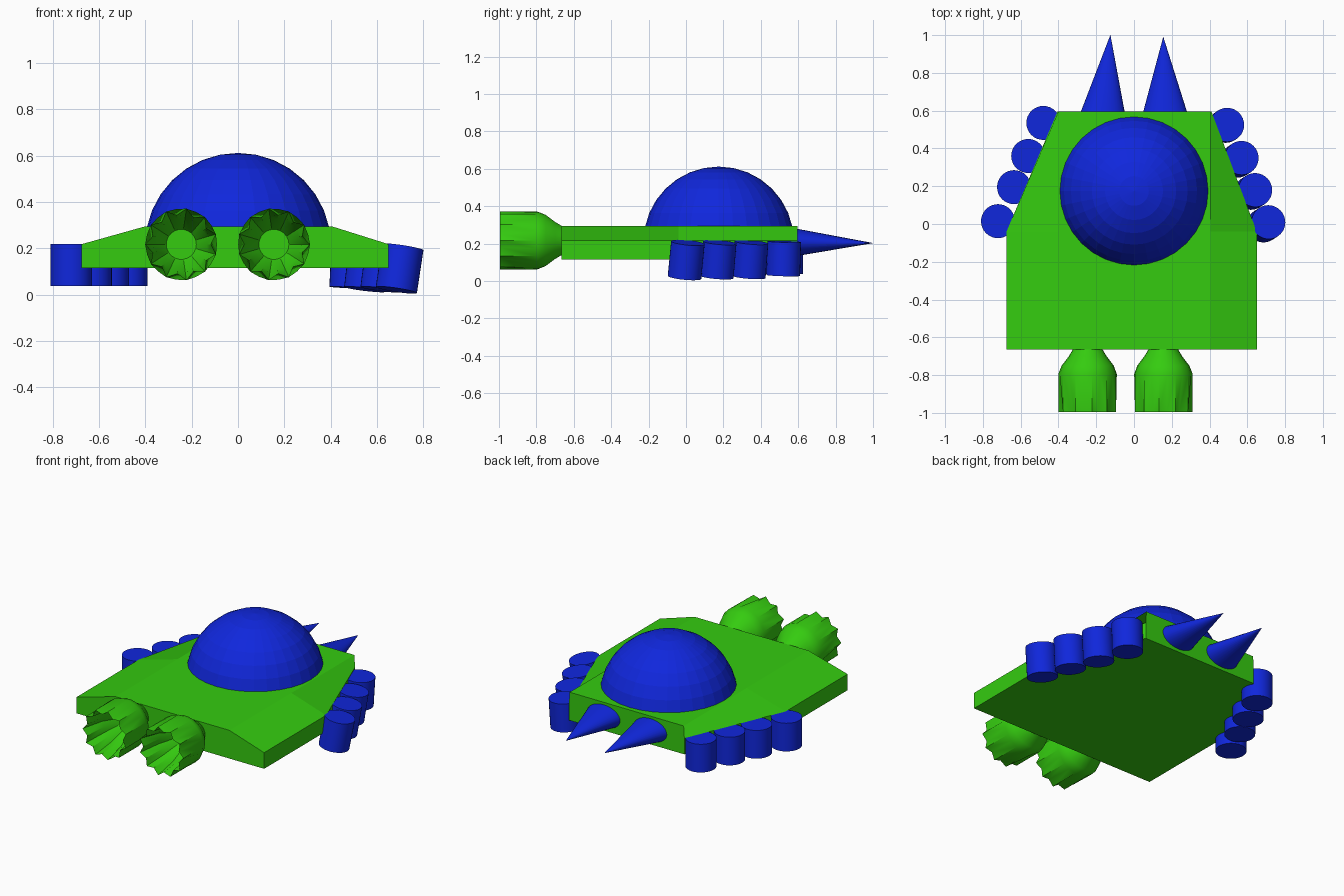
import bpy, bmesh, math
from mathutils import Vector

if "Cube" in bpy.data.objects:
    bpy.data.objects.remove(bpy.data.objects["Cube"])


def material(name, rgb):
    m = bpy.data.materials.new(name)
    m.diffuse_color = (*rgb, 1)
    m.use_nodes = True
    m.node_tree.nodes["Principled BSDF"].inputs["Base Color"].default_value = m.diffuse_color
    return m


GREEN = material("bright green", (0.035, 0.60, 0.005))
BLUE = material("deep blue", (0.005, 0.02, 0.72))


def loft(name, rings, mat, smooth=True):
    """Skin a list of equal-length point rings and cap both ends."""
    bm = bmesh.new()
    vs = [[bm.verts.new(p) for p in ring] for ring in rings]
    n = len(rings[0])
    for a, b in zip(vs, vs[1:]):
        for i in range(n):
            j = (i + 1) % n
            bm.faces.new((a[i], a[j], b[j], b[i]))
    bm.faces.new(vs[0])
    bm.faces.new(vs[-1])
    return finish(name, bm, mat, smooth)


def finish(name, bm, mat, smooth):
    bmesh.ops.recalc_face_normals(bm, faces=bm.faces)
    me = bpy.data.meshes.new(name)
    bm.to_mesh(me)
    bm.free()
    me.materials.append(mat)
    if smooth:
        for p in me.polygons:
            p.use_smooth = True
        me.set_sharp_from_angle(angle=math.radians(32))
    ob = bpy.data.objects.new(name, me)
    bpy.context.collection.objects.link(ob)
    return ob


# Body: wedge-shaped hull with sloped shoulders, tapering to the spiked end
def section(y, left, right):
    return [(left, y, 0.115), (left, y, 0.218), (-0.40, y, 0.295),
            (0.405, y, 0.295), (right, y, 0.218), (right, y, 0.115)]


loft("body", [section(-0.665, -0.675, 0.65), section(-0.04, -0.675, 0.65),
              section(0.595, -0.405, 0.41)], GREEN, smooth=False)

# Dome: upper half of a sphere set into the body
bm = bmesh.new()
bmesh.ops.create_uvsphere(bm, u_segments=32, v_segments=16, radius=0.402)
cut = bmesh.ops.bisect_plane(bm, geom=bm.verts[:] + bm.edges[:] + bm.faces[:],
                             plane_co=(0, 0, 0), plane_no=(0, 0, -1), clear_outer=True)
bmesh.ops.holes_fill(bm, edges=[e for e in bm.edges if e.is_boundary])
finish("dome", bm, BLUE, False).location = (0, 0.175, 0.21)


# Feet: a row of short cylinders down each tapered side
def foot(name, top, bottom, r=0.09, n=32):
    top, bottom = Vector(top), Vector(bottom)
    q = Vector((0, 0, 1)).rotation_difference(top - bottom)
    ring = [q @ Vector((r * math.cos(2 * math.pi * i / n), r * math.sin(2 * math.pi * i / n), 0))
            for i in range(n)]
    loft(name, [[bottom + p for p in ring], [top + p for p in ring]], BLUE)


for i, (x, y) in enumerate([(-0.72, 0.015), (-0.635, 0.195), (-0.56, 0.36), (-0.48, 0.535)]):
    foot(f"left_foot_{i + 1}", (x, y, 0.218), (x, y, 0.038))

for i, (x, y, lean) in enumerate([(0.712, 0.01, 1), (0.642, 0.18, 0.85),
                                  (0.57, 0.35, 0.8), (0.493, 0.525, 0.3)]):
    foot(f"right_foot_{i + 1}", (x, y, 0.205 + 0.008 * (1 - lean)),
         (x - 0.028 * lean, y - 0.018 * lean, 0.02 + 0.014 * (1 - lean)))


# Spikes: flattened cones pointing out of the narrow end
def spike(name, cx, tip_x, tip_y):
    n = 32
    base = [(cx + 0.12 * math.cos(2 * math.pi * i / n), 0.58,
             0.207 + 0.075 * math.sin(2 * math.pi * i / n)) for i in range(n)]
    tip = Vector((tip_x, tip_y, 0.203))
    loft(name, [base, [tip + (Vector(p) - Vector((cx, 0.58, 0.207))) * 0.004 for p in base]], BLUE)


spike("left_spike", -0.167, -0.125, 1.0)
spike("right_spike", 0.165, 0.155, 0.99)


# Thrusters: flared bells with a toothed rim and a hollow mouth
def thruster(name, cx, side, teeth=11):
    n = teeth * 2
    # y, radius at tooth tips, radius at tooth valleys
    profile = [(-0.65, 0.07, 0.07), (-0.70, 0.10, 0.10), (-0.75, 0.138, 0.138),
               (-0.795, 0.156, 0.154), (-0.995, 0.156, 0.128),
               (-0.85, 0.12, 0.11), (-0.76, 0.065, 0.065)]
    rings = []
    for y, tip, valley in profile:
        ring = []
        for i in range(n):
            a = 2 * math.pi * i / n
            r = valley if i % 2 else tip
            ring.append((cx + side * r * math.cos(a), y, 0.217 + r * math.sin(a)))
        rings.append(ring)
    loft(name, rings, GREEN)


thruster("left_thruster", -0.245, -1)
thruster("right_thruster", 0.155, 1)
